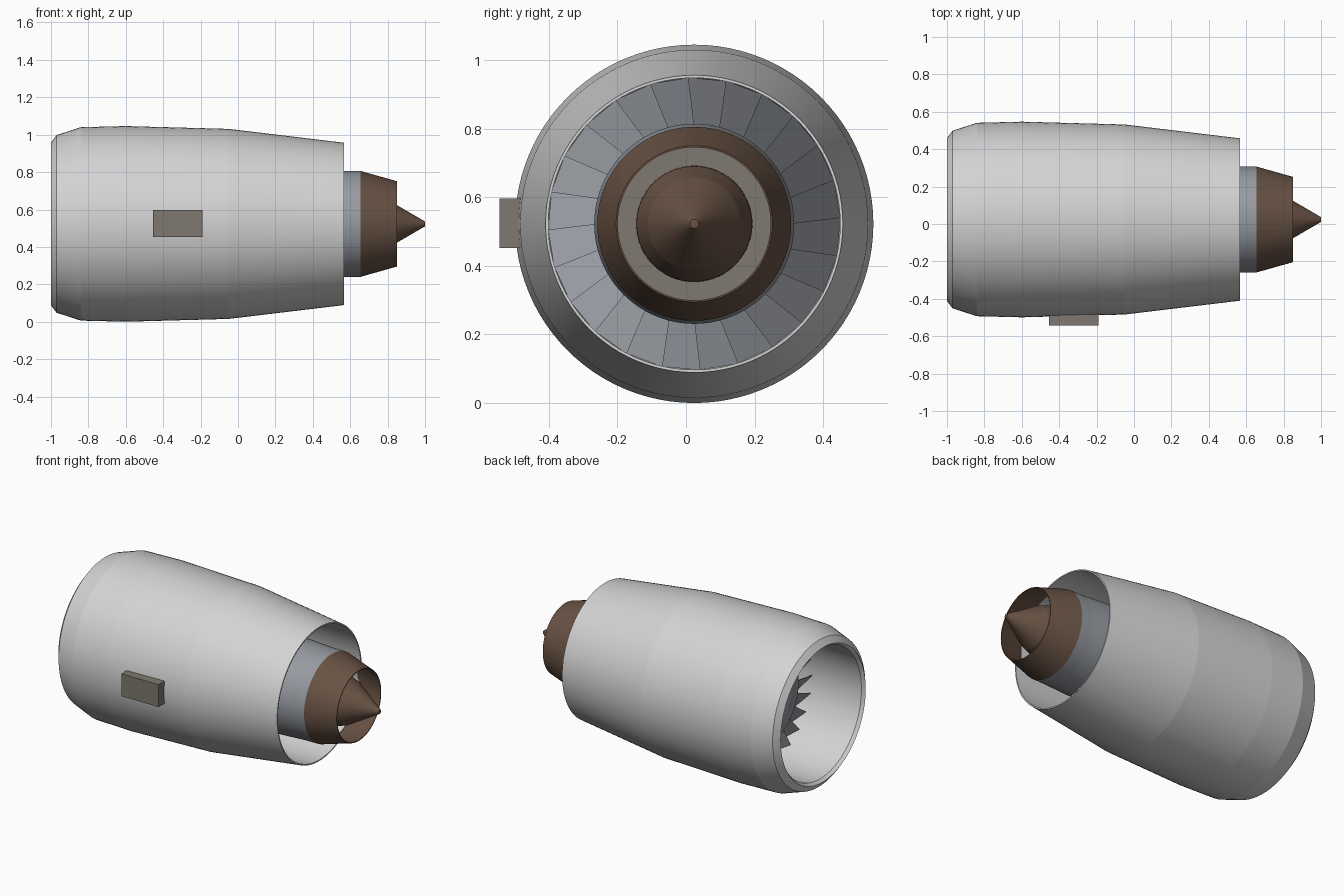
import bpy, bmesh, math
from mathutils import Matrix

cube = bpy.data.objects.get("Cube")
if cube:
    bpy.data.objects.remove(cube, do_unlink=True)

CY, CZ = 0.024, 0.523      # engine axis, running along x
SEGMENTS = 96
BLADES = 24


def material(name, rgb):
    m = bpy.data.materials.new(name)
    m.use_nodes = True
    m.diffuse_color = (*rgb, 1)
    m.node_tree.nodes["Principled BSDF"].inputs["Base Color"].default_value = (*rgb, 1)
    return m


white = material("cowling_light_grey", (0.66, 0.66, 0.67))
steel = material("steel_blue_grey", (0.31, 0.33, 0.36))
brown = material("heat_stained_brown", (0.14, 0.085, 0.057))
taupe = material("taupe_grey", (0.21, 0.19, 0.16))


def finish(name, bm, mat):
    mesh = bpy.data.meshes.new(name)
    bmesh.ops.recalc_face_normals(bm, faces=bm.faces)
    bm.to_mesh(mesh)
    bm.free()
    mesh.materials.append(mat)
    obj = bpy.data.objects.new(name, mesh)
    bpy.context.collection.objects.link(obj)
    return obj


def revolve(name, profile, mat, closed=True):
    """Turn (x, radius) points about the engine axis, with a crease at each ring."""
    bm = bmesh.new()
    rings = []
    for x, r in profile:
        ring = []
        for i in range(SEGMENTS):
            a = math.tau * i / SEGMENTS
            ring.append(bm.verts.new((x, CY + r * math.cos(a), CZ + r * math.sin(a))))
        rings.append(ring)
    pairs = list(zip(rings, rings[1:]))
    if closed:
        pairs.append((rings[-1], rings[0]))
    else:
        bm.faces.new(rings[0])
        bm.faces.new(rings[-1])
    for a, b in pairs:
        for i in range(SEGMENTS):
            j = (i + 1) % SEGMENTS
            bm.faces.new((a[i], a[j], b[j], b[i])).smooth = True
    for ring in rings:
        for i in range(SEGMENTS):
            edge = bm.edges.get((ring[i], ring[(i + 1) % SEGMENTS]))
            edge.smooth = False
    return finish(name, bm, mat)


# Outer cowling: faceted barrel outside, smooth duct inside
revolve("cowling", [(-1, 0.435), (-0.97, 0.475), (-0.84, 0.517), (-0.6, 0.523),
                    (-0.05, 0.508), (0.567, 0.434), (0.567, 0.426),
                    (-0.05, 0.434), (-0.6, 0.43), (-0.98, 0.42)], white)

# Core casing, with a pale lining inside its open tail
revolve("core_casing", [(-0.62, 0.292), (0.4, 0.292), (0.567, 0.284), (0.655, 0.283),
                        (0.655, 0.279), (-0.62, 0.279)], steel)
revolve("core_lining", [(0.5, 0.278), (0.655, 0.278), (0.655, 0.272), (0.5, 0.272)], white)
revolve("spinner", [(-0.71, 0.01), (-0.69, 0.12), (-0.62, 0.285), (-0.6, 0.285)],
        steel, closed=False)

# Exhaust: tapering nozzle, turbine face and centre plug
revolve("exhaust_nozzle", [(0.655, 0.283), (0.85, 0.228), (0.85, 0.223), (0.655, 0.276)], brown)
revolve("turbine_face", [(0.56, 0.276), (0.56, 0.15), (0.54, 0.15), (0.54, 0.276)], taupe)
revolve("exhaust_plug", [(0.55, 0.17), (0.69, 0.168), (0.79, 0.135), (1, 0.013)],
        brown, closed=False)

# Fan: pitched, slightly twisted overlapping blades
bm = bmesh.new()
half = math.pi / BLADES
for k in range(BLADES):
    mid = math.tau * (k + 0.55) / BLADES
    corners = []
    for r, sweep, pitch in ((0.28, -0.02, 0.035), (0.428, 0.02, 0.05)):
        for side in (-1, 1):
            a = mid + sweep + side * half * 1.08
            for thick in (-0.003, 0.003):
                corners.append(bm.verts.new((-0.57 + side * pitch + thick,
                                             CY + r * math.cos(a), CZ + r * math.sin(a))))
    for f in ((0, 2, 6, 4), (1, 3, 7, 5), (0, 1, 3, 2), (4, 5, 7, 6), (0, 1, 5, 4), (2, 3, 7, 6)):
        bm.faces.new([corners[i] for i in f])
finish("fan_blades", bm, steel)

# Equipment box on the side of the cowling
bm = bmesh.new()
bmesh.ops.create_cube(bm, size=1, matrix=Matrix.Translation((-0.322, -0.488, CZ + 0.002))
                      @ Matrix.Diagonal((0.267, 0.112, 0.145, 1)))
finish("side_box", bm, taupe)
